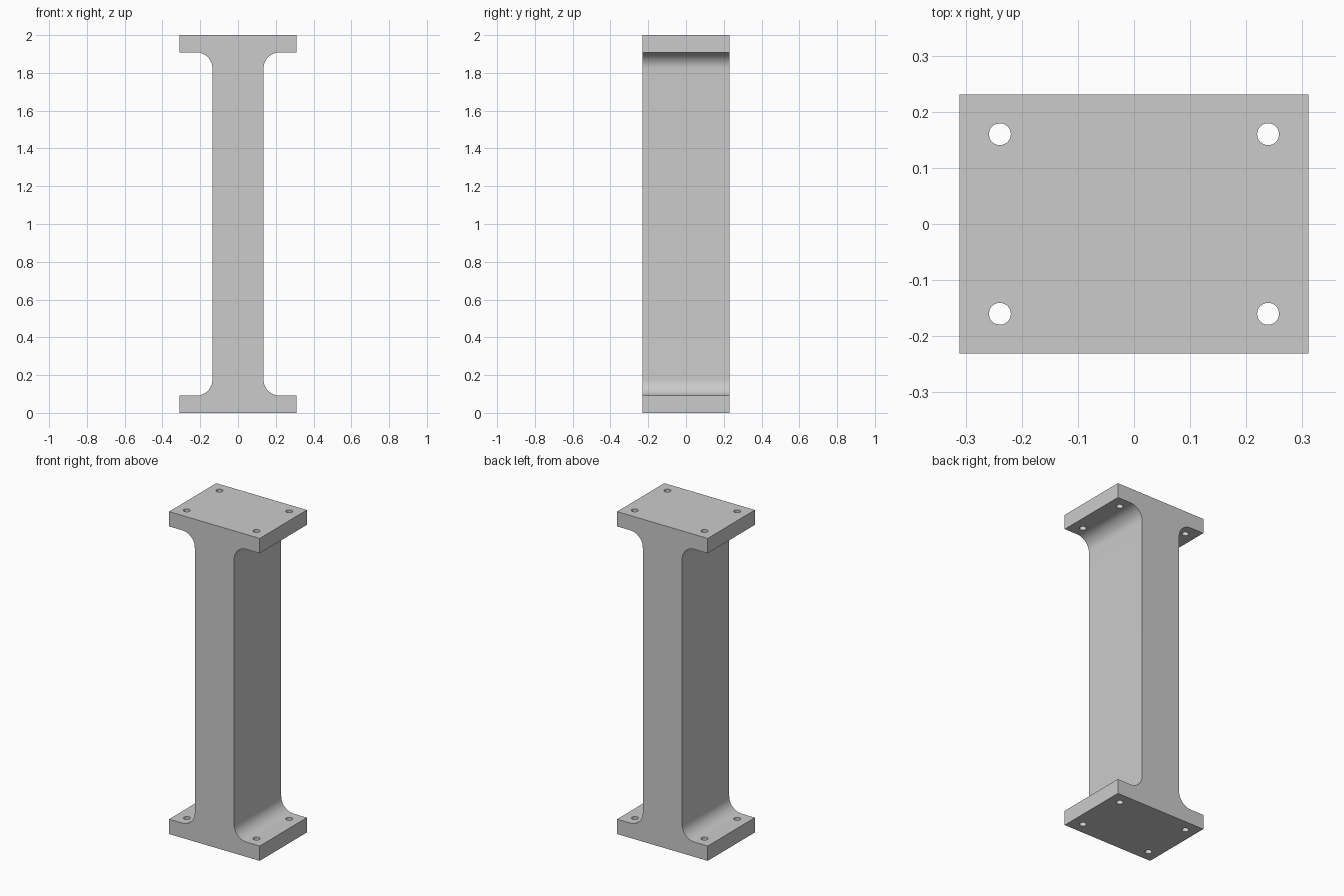
import bpy, bmesh
from math import pi, sin, cos

cube = bpy.data.objects.get("Cube")
if cube:
    bpy.data.objects.remove(cube, do_unlink=True)

HALF_X, HALF_Y, HEIGHT = 0.311, 0.231, 2.0
PLATE, WEB, FILLET = 0.092, 0.135, 0.085
HOLE_X, HOLE_Y, HOLE_R = 0.239, 0.16, 0.0195
STEPS = 16

grey = bpy.data.materials.new("light grey")
grey.use_nodes = True
colour = (0.6, 0.6, 0.6, 1)
grey.diffuse_color = colour
grey.node_tree.nodes["Principled BSDF"].inputs["Base Color"].default_value = colour


def make_object(name, bm):
    bmesh.ops.recalc_face_normals(bm, faces=bm.faces)
    mesh = bpy.data.meshes.new(name)
    bm.to_mesh(mesh)
    bm.free()
    mesh.materials.append(grey)
    obj = bpy.data.objects.new(name, mesh)
    bpy.context.collection.objects.link(obj)
    return obj


# I-shaped profile: lower right quarter, mirrored up and then across
quarter = [(HALF_X, 0), (HALF_X, PLATE)]
for i in range(STEPS + 1):
    a = pi / 2 * i / STEPS
    quarter.append((WEB + FILLET * (1 - sin(a)), PLATE + FILLET * (1 - cos(a))))
right = quarter + [(x, HEIGHT - z) for x, z in reversed(quarter)]
outline = right + [(-x, z) for x, z in reversed(right)]

# Extrude the profile through the depth
bm = bmesh.new()
face = bm.faces.new([bm.verts.new((x, -HALF_Y, z)) for x, z in outline])
extruded = bmesh.ops.extrude_face_region(bm, geom=[face], use_keep_orig=True)
verts = [g for g in extruded["geom"] if isinstance(g, bmesh.types.BMVert)]
bmesh.ops.translate(bm, verts=verts, vec=(0, 2 * HALF_Y, 0))
column = make_object("flanged_column", bm)

# Bolt holes through both end plates
bm = bmesh.new()
for sx in (-1, 1):
    for sy in (-1, 1):
        ret = bmesh.ops.create_cone(bm, cap_ends=True, segments=32, radius1=HOLE_R,
                                    radius2=HOLE_R, depth=HEIGHT + 0.2)
        bmesh.ops.translate(bm, verts=ret["verts"],
                            vec=(sx * HOLE_X, sy * HOLE_Y, HEIGHT / 2))
cutter = make_object("bolt_hole_cutter", bm)
cutter.hide_render = True

bpy.context.view_layer.objects.active = column
column.select_set(True)
holes = column.modifiers.new("bolt holes", "BOOLEAN")
holes.operation = "DIFFERENCE"
holes.solver = "EXACT"
holes.object = cutter
bpy.ops.object.modifier_apply(modifier=holes.name)
bpy.data.objects.remove(cutter, do_unlink=True)

# Smooth fillets and holes, sharp edges elsewhere
bpy.ops.object.shade_smooth_by_angle(angle=pi / 6)
